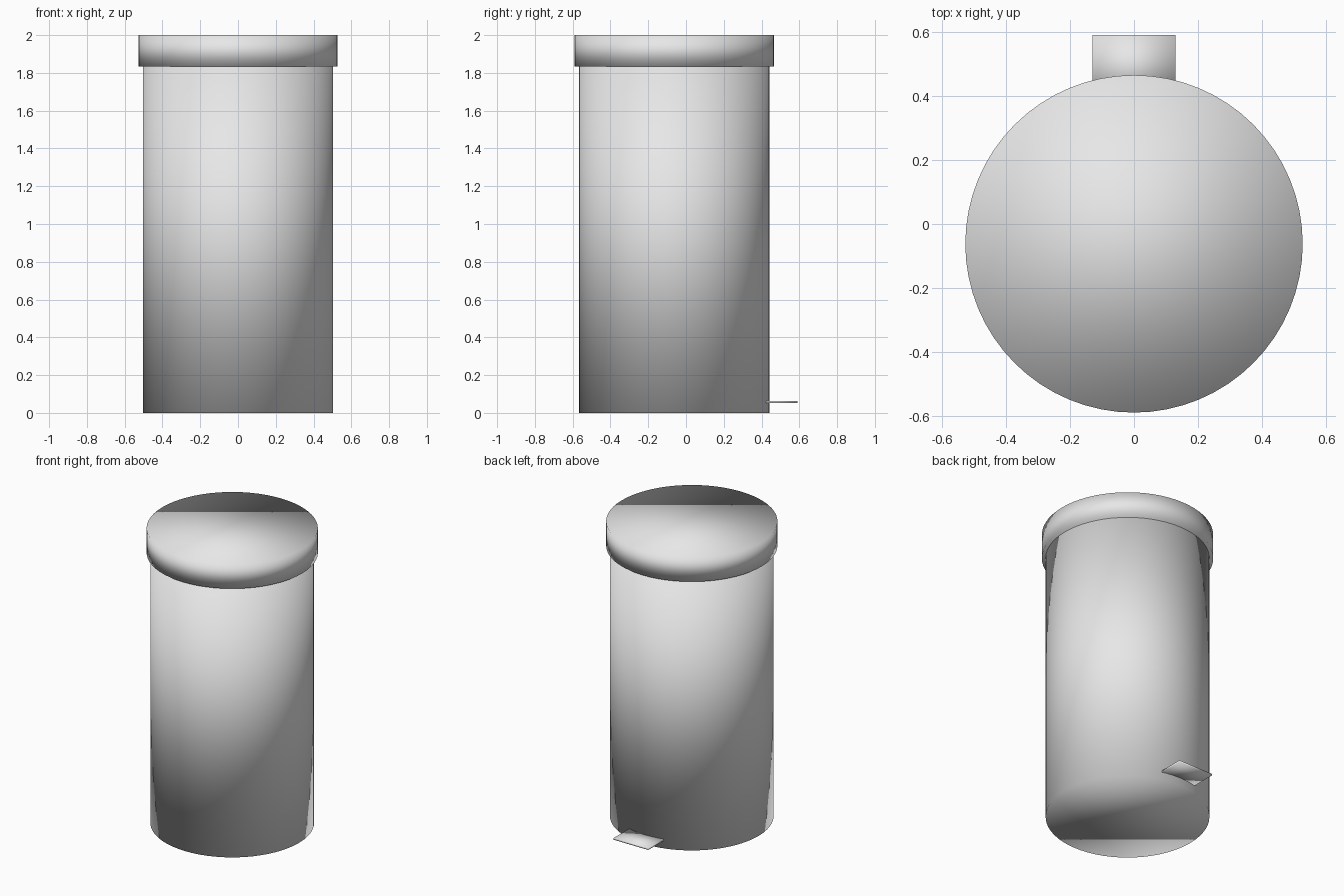
import bpy

cube = bpy.data.objects.get("Cube")
if cube:
    bpy.data.objects.remove(cube, do_unlink=True)

CENTRE_Y = -0.062

grey = bpy.data.materials.new("light grey")
grey.use_nodes = True
colour = (0.8, 0.8, 0.8, 1)
grey.diffuse_color = colour
grey.node_tree.nodes["Principled BSDF"].inputs["Base Color"].default_value = colour


def finish(name):
    obj = bpy.context.object
    obj.name = name
    obj.data.materials.append(grey)
    # Soft normals run across the rims as well
    bpy.ops.object.shade_smooth()
    return obj


def drum(name, radius, bottom, top):
    bpy.ops.mesh.primitive_cylinder_add(
        vertices=64, radius=radius, depth=top - bottom,
        location=(0, CENTRE_Y, (bottom + top) / 2))
    return finish(name)


# Bin body and overhanging lid
drum("bin_body", 0.504, 0, 1.85)
drum("lid", 0.527, 1.835, 2)

# Foot pedal, its inner end buried in the body
bpy.ops.mesh.primitive_cube_add(size=1, location=(0, 0.49, 0.058))
bpy.context.object.scale = (0.26, 0.2, 0.012)
bpy.ops.object.transform_apply(location=False, rotation=False, scale=True)
finish("foot_pedal")
